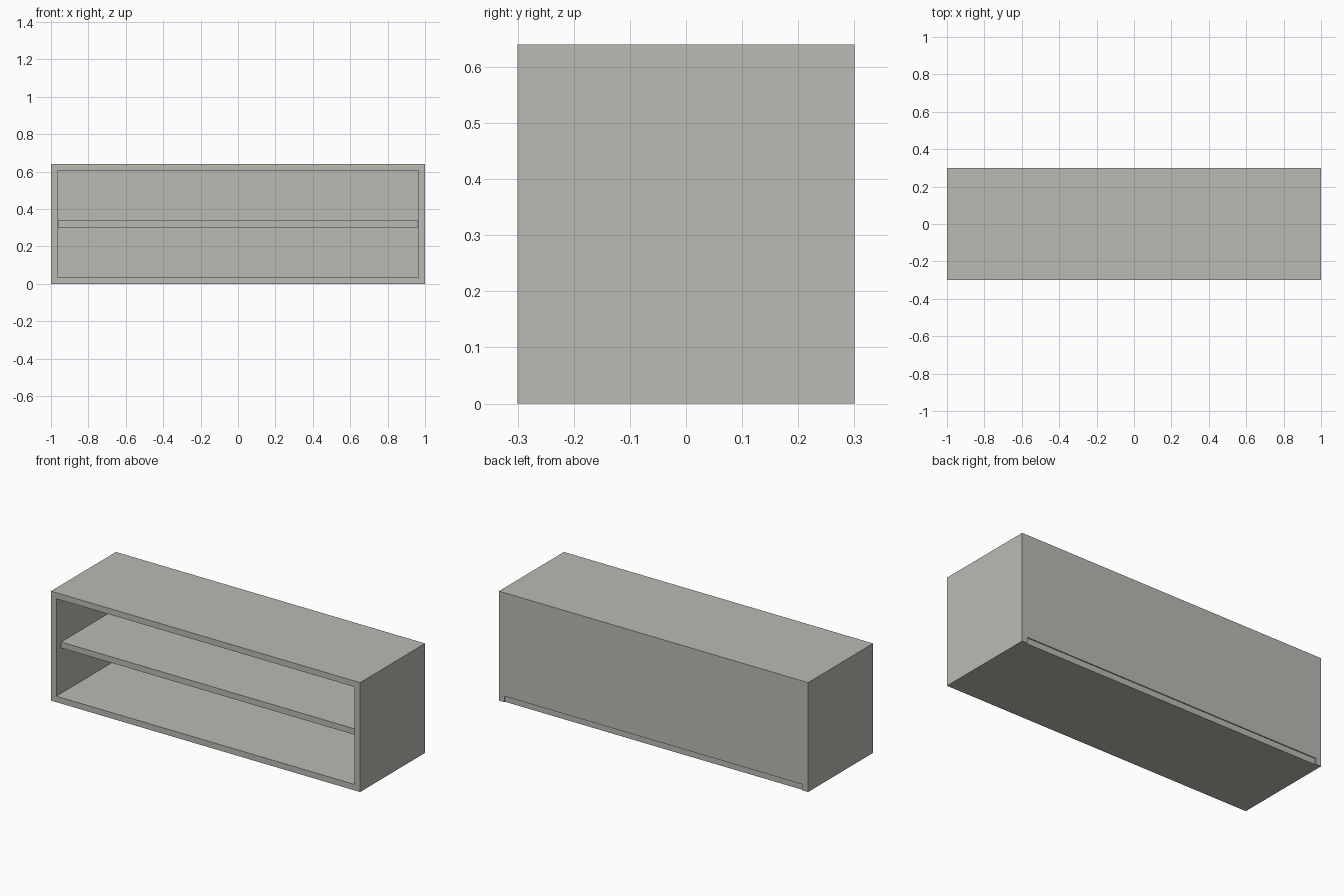
import bpy

# Remove the default object
cube = bpy.data.objects.get("Cube")
if cube:
    bpy.data.objects.remove(cube, do_unlink=True)

# Overall sizes
WIDTH, DEPTH, HEIGHT = 2.0, 0.6, 0.64
BOARD = 0.035      # main board thickness
BACK = 0.006       # back sheet thickness
GAP = 0.003        # clearance at the shelf ends
RECESS = 0.04      # shelf set back from the front

# Single painted board colour
paint = bpy.data.materials.new("warm grey board")
paint.use_nodes = True
colour = (0.50, 0.49, 0.45, 1.0)
paint.diffuse_color = colour
bsdf = next(n for n in paint.node_tree.nodes if n.type == "BSDF_PRINCIPLED")
bsdf.inputs["Base Color"].default_value = colour


def board(name, x, y, z):
    """Add a flat board filling the given (low, high) ranges."""
    ranges = (x, y, z)
    bpy.ops.mesh.primitive_cube_add(size=1)
    ob = bpy.context.object
    ob.name = name
    ob.location = [(lo + hi) / 2 for lo, hi in ranges]
    ob.scale = [hi - lo for lo, hi in ranges]
    bpy.ops.object.transform_apply(location=False, rotation=False, scale=True)
    ob.data.materials.append(paint)
    return ob


front, rear = -DEPTH / 2, DEPTH / 2
inner = WIDTH / 2 - BOARD
sheet_front = rear - BACK

# Side panels, full height and depth
for side, s in (("left", 1), ("right", -1)):
    span = sorted((s * inner, s * WIDTH / 2))
    board(side + "_side_panel", span, (front, rear), (0, HEIGHT))

# Top and bottom boards between the sides
board("bottom_panel", (-inner, inner), (front, sheet_front), (0, BOARD))
board("top_panel", (-inner, inner), (front, sheet_front), (HEIGHT - BOARD, HEIGHT))

# Thin back sheet, standing just above the bottom board
board("back_panel", (-inner, inner), (sheet_front, rear), (BOARD, HEIGHT))

# Middle shelf, set back from the front edge
shelf = inner - GAP
middle = HEIGHT / 2
board("shelf", (-shelf, shelf), (front + RECESS, sheet_front),
      (middle - BOARD / 2, middle + BOARD / 2))
